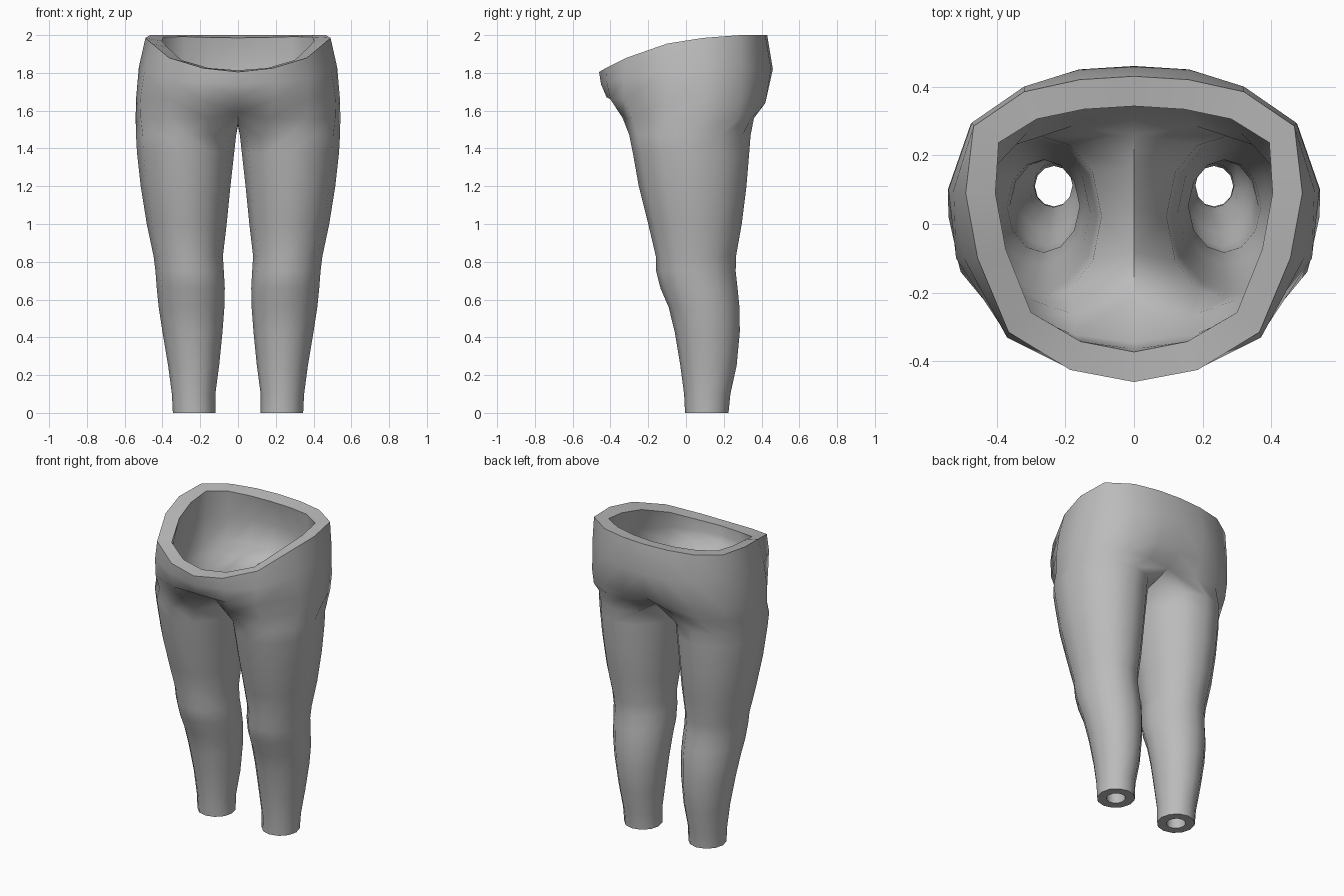
import bpy, bmesh, math

cube = bpy.data.objects.get("Cube")
if cube:
    bpy.data.objects.remove(cube, do_unlink=True)

grey = bpy.data.materials.new("mid_grey")
grey.use_nodes = True
grey.diffuse_color = (0.5, 0.5, 0.5, 1)
grey.node_tree.nodes["Principled BSDF"].inputs["Base Color"].default_value = (0.5, 0.5, 0.5, 1)

SIDES = 12   # points round one leg; the first 9 run front to back on the outside

# Leg sections: height, inner x, outer x, front y, back y
LEG = [
    (0.00, 0.12, 0.345, -0.005, 0.225),
    (0.10, 0.12, 0.35, -0.01, 0.235),
    (0.25, 0.10, 0.37, -0.03, 0.268),
    (0.43, 0.082, 0.40, -0.06, 0.285),
    (0.56, 0.072, 0.42, -0.092, 0.283),
    (0.66, 0.07, 0.43, -0.135, 0.273),
    (0.75, 0.075, 0.437, -0.158, 0.263),
    (0.83, 0.08, 0.447, -0.16, 0.265),
    (1.00, 0.06, 0.483, -0.20, 0.295),
    (1.20, 0.04, 0.515, -0.25, 0.32),
    (1.38, 0.02, 0.535, -0.282, 0.335),
    (1.47, 0.01, 0.54, -0.30, 0.342),
]

# Half rings from front centre to back centre; the crotch ring closes along x = 0
CROTCH = [(0, -0.26, 1.59), (0.16, -0.335, 1.56), (0.37, -0.285, 1.56), (0.515, -0.1, 1.56),
          (0.542, 0.1, 1.56), (0.475, 0.275, 1.56), (0.34, 0.345, 1.56), (0.17, 0.36, 1.56),
          (0, 0.315, 1.57), (0, 0.2, 1.535), (0, 0.05, 1.52), (0, -0.12, 1.535)]
HIP = [(0, -0.42, 1.67), (0.19, -0.40, 1.66), (0.365, -0.33, 1.66), (0.518, -0.1, 1.66),
       (0.54, 0.1, 1.66), (0.475, 0.292, 1.65), (0.325, 0.385, 1.64), (0.16, 0.42, 1.64),
       (0, 0.41, 1.64)]
BELLY = [(0, -0.45, 1.74), (0.19, -0.42, 1.75), (0.37, -0.33, 1.77), (0.495, -0.1, 1.81),
         (0.525, 0.1, 1.83), (0.472, 0.295, 1.83), (0.32, 0.4, 1.82), (0.16, 0.45, 1.82),
         (0, 0.46, 1.82)]
WAIST = [(0, -0.46, 1.805), (0.185, -0.425, 1.825), (0.365, -0.315, 1.88), (0.455, -0.1, 1.955),
         (0.49, 0.09, 1.985), (0.467, 0.285, 2.0), (0.32, 0.385, 2.0), (0.16, 0.42, 2.0),
         (0, 0.43, 2.0)]


def leg_ring(z, xi, xo, yf, yb):
    pts = []
    for k in range(SIDES):
        a = 2 * math.pi * (k - 4) / SIDES
        pts.append(((xi + xo) / 2 + (xo - xi) / 2 * math.cos(a),
                    (yf + yb) / 2 + (yb - yf) / 2 * math.sin(a), z))
    return pts


def bridge(bm, low, high, closed):
    n = len(high)
    for k in range(n if closed else n - 1):
        j = (k + 1) % n
        bm.faces.new((low[k], low[j], high[j], high[k]))


# Left half of the trousers
bm = bmesh.new()
rings = [leg_ring(*row) for row in LEG] + [CROTCH, HIP, BELLY, WAIST]
rows = [[bm.verts.new(p) for p in ring] for ring in rings]
for low, high in zip(rows, rows[1:]):
    bridge(bm, low, high, len(high) == SIDES)
mesh = bpy.data.meshes.new("trousers")
bm.to_mesh(mesh)
bm.free()
mesh.materials.append(grey)
trousers = bpy.data.objects.new("trousers", mesh)
bpy.context.collection.objects.link(trousers)

# Wall gets thicker from ankle to waist
group = trousers.vertex_groups.new(name="wall")
for v in mesh.vertices:
    group.add([v.index], min(1, 0.64 + 0.3 * v.co.z), 'REPLACE')

mirror = trousers.modifiers.new("mirror", 'MIRROR')
mirror.use_clip = True
wall = trousers.modifiers.new("wall", 'SOLIDIFY')
wall.thickness = 0.088
wall.offset = -1
wall.vertex_group = "wall"

bpy.ops.object.select_all(action='DESELECT')
trousers.select_set(True)
bpy.context.view_layer.objects.active = trousers
for name in ("mirror", "wall"):
    bpy.ops.object.modifier_apply(modifier=name)
# Level the ankle hems
for v in trousers.data.vertices:
    if v.co.z < 0.05:
        v.co.z = 0
bpy.ops.object.shade_smooth_by_angle(angle=math.radians(50))
